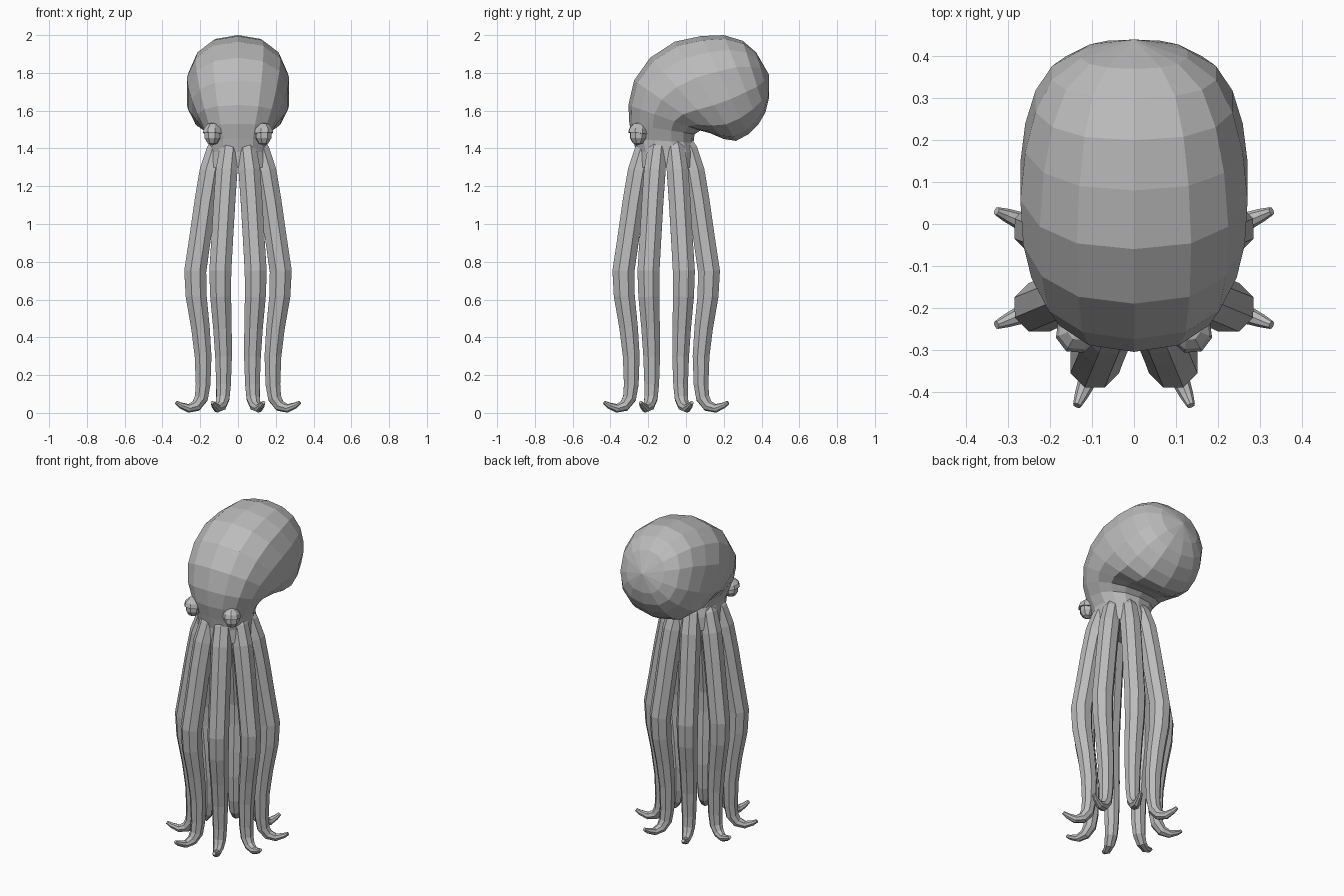
import bpy, bmesh
from math import sin, cos, pi
from mathutils import Vector, Matrix

if "Cube" in bpy.data.objects:
    bpy.data.objects.remove(bpy.data.objects["Cube"])

skin = bpy.data.materials.new("grey_skin")
skin.use_nodes = True
GREY = (0.5, 0.5, 0.5, 1)
skin.diffuse_color = GREY
skin.node_tree.nodes["Principled BSDF"].inputs["Base Color"].default_value = GREY


def finish(name, bm):
    bmesh.ops.recalc_face_normals(bm, faces=bm.faces)
    mesh = bpy.data.meshes.new(name)
    bm.to_mesh(mesh)
    bm.free()
    mesh.materials.append(skin)
    obj = bpy.data.objects.new(name, mesh)
    bpy.context.collection.objects.link(obj)
    return obj


def loft(name, rings, pole=None):
    """Skin a list of equal rings, capping the start and closing the end."""
    bm = bmesh.new()
    loops = [[bm.verts.new(p) for p in ring] for ring in rings]
    n = len(loops[0])
    for a, b in zip(loops, loops[1:]):
        for i in range(n):
            j = (i + 1) % n
            bm.faces.new((a[i], a[j], b[j], b[i]))
    bm.faces.new(loops[0])
    if pole:
        tip = bm.verts.new(pole)
        for i in range(n):
            bm.faces.new((loops[-1][i], loops[-1][(i + 1) % n], tip))
    else:
        bm.faces.new(loops[-1])
    return finish(name, bm)


def soft(v, power=0.85):
    return abs(v) ** power * (1 if v > 0 else -1)


# Head and mantle: sections fan backwards (front y, front z, back y, back z, half width)
sections = [
    (-.27, 1.30, .06, 1.30, .165), (-.265, 1.38, .055, 1.38, .16),
    (-.28, 1.45, .04, 1.43, .16), (-.30, 1.53, .045, 1.475, .185),
    (-.305, 1.63, .075, 1.495, .22), (-.275, 1.76, .13, 1.48, .25),
    (-.19, 1.88, .20, 1.45, .27), (-.06, 1.965, .265, 1.44, .277),
    (.08, 1.995, .33, 1.475, .265), (.20, 2.0, .385, 1.53, .24),
    (.30, 1.97, .42, 1.59, .20), (.37, 1.91, .44, 1.67, .13),
]
SIDES = 14
rings = []
for fy, fz, by, bz, w in sections:
    front, back = Vector((0, fy, fz)), Vector((0, by, bz))
    mid, half = (front + back) / 2, (front - back) / 2
    rings.append([mid + half * soft(cos(t)) + Vector((w * soft(sin(t)), 0, 0))
                  for t in (2 * pi * i / SIDES for i in range(SIDES))])
loft("head_and_mantle", rings, Vector((0, .44, 1.79)))

# Tentacles: one outward-curling path (distance from axis, height, thickness)
path = [
    (.09, 1.46, .04), (.125, 1.39, .055), (.158, 1.28, .062), (.187, 1.12, .062),
    (.218, .92, .062), (.245, .75, .063), (.24, .62, .06), (.215, .45, .053),
    (.20, .30, .048), (.20, .15, .042), (.21, .078, .038), (.24, .037, .031),
    (.285, .024, .023), (.33, .04, .016), (.355, .055, .01),
]
for k in range(8):
    turn = Matrix.Translation((0, -.105, 0)) @ Matrix.Rotation((k + .5) * pi / 4, 4, "Z")
    rings = []
    for i, (r, z, size) in enumerate(path):
        prev, nxt = path[max(i - 1, 0)], path[min(i + 1, len(path) - 1)]
        along = Vector((nxt[0] - prev[0], 0, nxt[1] - prev[1])).normalized()
        across = Vector((-along.z, 0, along.x))
        ring = []
        for s in range(8):
            t = s * pi / 4
            p = Vector((r, 0, z)) + across * size * cos(t) + Vector((0, size * sin(t), 0))
            ring.append(turn @ p)
        rings.append(ring)
    loft(f"tentacle_{k + 1}", rings)

# Eyes: a faceted ball under a slightly wider lid
for side, label in ((1, "left"), (-1, "right")):
    place = Matrix.Translation((side * .135, -.255, 1.473)) @ Matrix.Rotation(side * .5, 4, "Z")
    bm = bmesh.new()
    bmesh.ops.create_uvsphere(bm, u_segments=8, v_segments=5, radius=1,
                              matrix=place @ Matrix.Diagonal((.046, .046, .057, 1)))
    finish(f"{label}_eyeball", bm)

    bm = bmesh.new()
    bmesh.ops.create_uvsphere(bm, u_segments=8, v_segments=6, radius=1)
    bmesh.ops.bisect_plane(bm, geom=bm.verts[:] + bm.edges[:] + bm.faces[:],
                           plane_co=(0, 0, .1), plane_no=(0, 0, 1), clear_inner=True)
    bmesh.ops.holes_fill(bm, edges=[e for e in bm.edges if e.is_boundary])
    tilt = Matrix.Rotation(-.12, 4, "X")
    bmesh.ops.transform(bm, verts=bm.verts,
                        matrix=place @ tilt @ Matrix.Diagonal((.054, .058, .064, 1)))
    finish(f"{label}_eyelid", bm)
